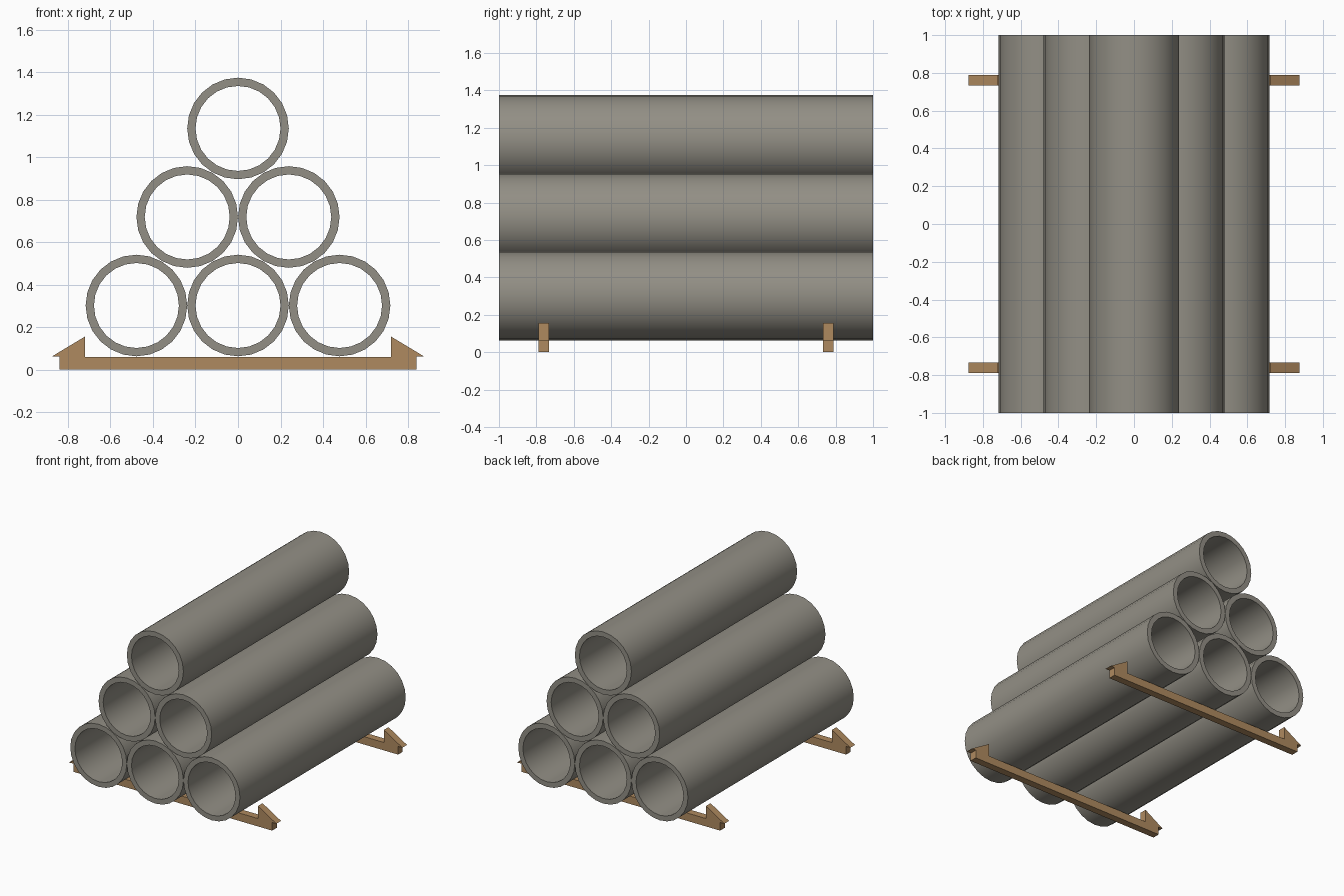
import bpy, bmesh, math

cube = bpy.data.objects.get("Cube")
if cube:
    bpy.data.objects.remove(cube, do_unlink=True)


def material(name, rgb):
    m = bpy.data.materials.new(name)
    m.use_nodes = True
    m.diffuse_color = (*rgb, 1)
    m.node_tree.nodes["Principled BSDF"].inputs["Base Color"].default_value = (*rgb, 1)
    return m


CONCRETE = material("concrete_grey", (0.29, 0.275, 0.235))
WOOD = material("wood_brown", (0.43, 0.255, 0.115))


def finish(name, bm, mat):
    bmesh.ops.recalc_face_normals(bm, faces=bm.faces)
    me = bpy.data.meshes.new(name)
    bm.to_mesh(me)
    bm.free()
    me.materials.append(mat)
    ob = bpy.data.objects.new(name, me)
    bpy.context.collection.objects.link(ob)
    return ob


def pipe(name, x, z, outer=0.239, inner=0.2, half=1.0, sides=24):
    bm = bmesh.new()
    # Four rings: outer front, outer back, inner back, inner front
    rings = []
    for r, y in ((outer, -half), (outer, half), (inner, half), (inner, -half)):
        rings.append([bm.verts.new((x + r * math.cos(a), y, z + r * math.sin(a)))
                      for a in (math.tau * i / sides for i in range(sides))])
    for k in range(4):
        a, b = rings[k], rings[(k + 1) % 4]
        for i in range(sides):
            j = (i + 1) % sides
            bm.faces.new((a[i], a[j], b[j], b[i]))
    ob = finish(name, bm, CONCRETE)
    bpy.ops.object.select_all(action='DESELECT')
    ob.select_set(True)
    bpy.context.view_layer.objects.active = ob
    bpy.ops.object.shade_smooth_by_angle(angle=math.radians(40))


def bearer(name, y, half=0.028):
    # Half outline of the beam with its wedge stop, mirrored across x
    right = [(0.84, 0), (0.84, 0.062), (0.876, 0.062), (0.72, 0.156), (0.72, 0.06)]
    outline = right + [(-x, z) for x, z in reversed(right)]
    bm = bmesh.new()
    face = bm.faces.new([bm.verts.new((x, y - half, z)) for x, z in outline])
    new = bmesh.ops.extrude_face_region(bm, geom=[face])["geom"]
    bmesh.ops.translate(bm, vec=(0, 2 * half, 0),
                        verts=[v for v in new if isinstance(v, bmesh.types.BMVert)])
    finish(name, bm, WOOD)


# Pyramid stack of pipes
SPACING = 0.478
for row in range(3):
    count = 3 - row
    for i in range(count):
        pipe(f"pipe_row{row + 1}_{i + 1}", (i - (count - 1) / 2) * SPACING,
             0.302 + row * 0.4165)

# Timber bearers
bearer("front_bearer", -0.76)
bearer("back_bearer", 0.76)
